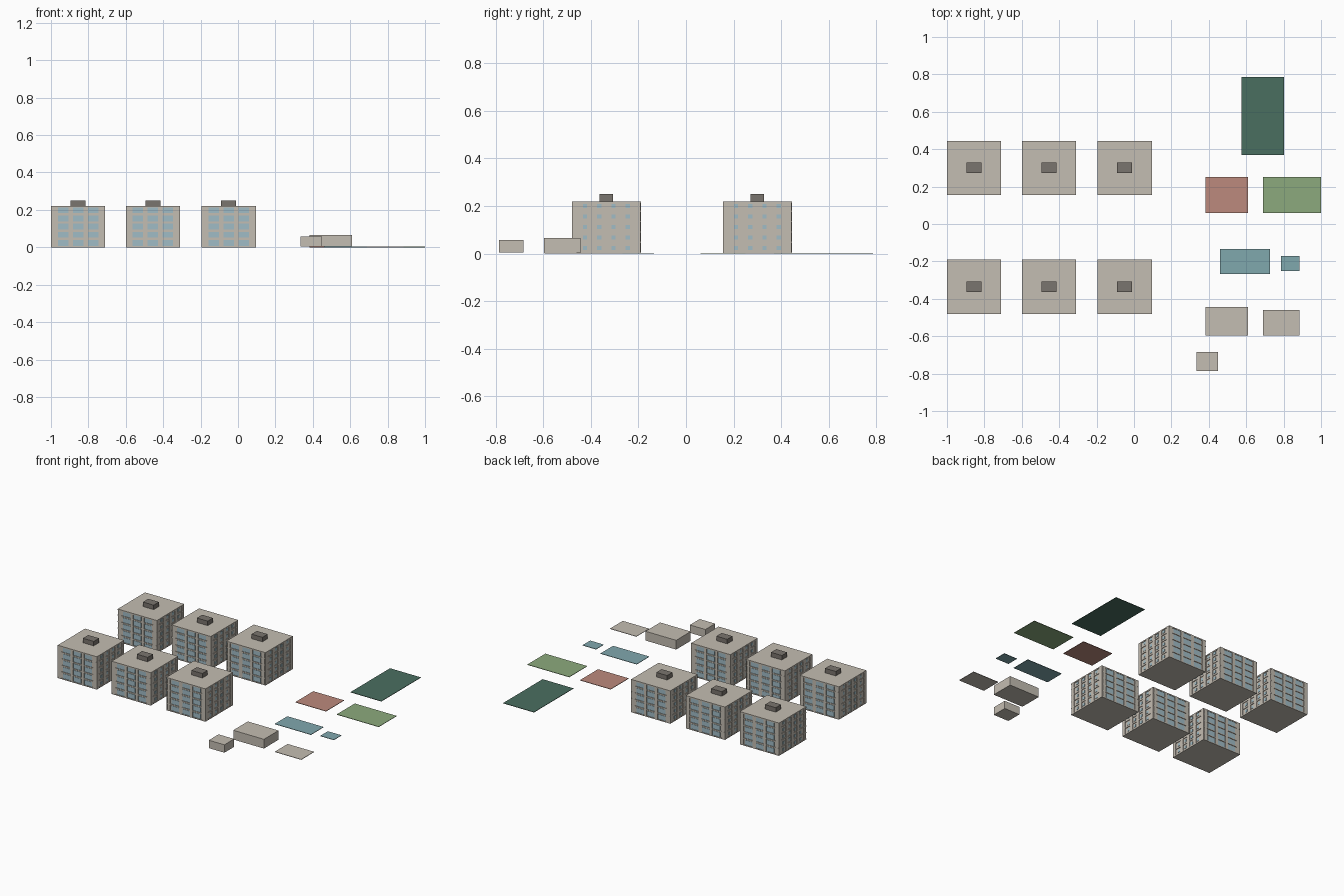
import bpy
import bmesh
from mathutils import Matrix, Vector

cube = bpy.data.objects.get("Cube")
if cube:
    bpy.data.objects.remove(cube, do_unlink=True)


def material(name, rgb):
    linear = [((c / 255 + 0.055) / 1.055) ** 2.4 for c in rgb] + [1]
    mat = bpy.data.materials.new(name)
    mat.use_nodes = True
    mat.diffuse_color = linear
    mat.node_tree.nodes["Principled BSDF"].inputs["Base Color"].default_value = linear
    return mat


stone = material("pale stone", (196, 189, 178))
glass = material("window blue", (160, 188, 198))
grey = material("roof grey", (122, 117, 110))
dark_green = material("court green", (74, 110, 96))
red = material("clay red", (188, 138, 125))
grass = material("lawn green", (140, 170, 125))
water = material("pool blue", (128, 168, 174))


def add_box(bm, low, high, slot=0):
    low, high = Vector(low), Vector(high)
    matrix = Matrix.Translation((low + high) / 2) @ Matrix.Diagonal((*(high - low), 1))
    made = bmesh.ops.create_cube(bm, size=1, matrix=matrix)
    for face in {f for v in made["verts"] for f in v.link_faces}:
        face.material_index = slot


def finish(bm, name, mats):
    mesh = bpy.data.meshes.new(name)
    bm.to_mesh(mesh)
    bm.free()
    for mat in mats:
        mesh.materials.append(mat)
    obj = bpy.data.objects.new(name, mesh)
    bpy.context.collection.objects.link(obj)
    return obj


def box(name, low, high, mat):
    bm = bmesh.new()
    add_box(bm, low, high)
    return finish(bm, name, [mat])


# Apartment block: walls, floor bands, windows on four sides, roof house
HALF, WALL, HEIGHT, FLOORS = 0.145, 0.141, 0.22, 5
STEP = HEIGHT / FLOORS
bm = bmesh.new()
add_box(bm, (-WALL, -WALL, 0), (WALL, WALL, HEIGHT - 0.006))
add_box(bm, (-HALF, -HALF, HEIGHT - 0.008), (HALF, HALF, HEIGHT))
for floor in range(FLOORS):
    z = floor * STEP
    add_box(bm, (-HALF, -HALF, z), (HALF, HALF, z + 0.006))
    for side in (-1, 1):
        # Wide glazing on the front and back
        for x in (-0.08, 0, 0.08):
            add_box(bm, (x - 0.028, side * (WALL + 0.001) - 0.001, z + 0.007),
                    (x + 0.028, side * (WALL + 0.001) + 0.001, z + 0.039), 1)
        # Small windows on the ends
        for y in (-0.09, -0.03, 0.03, 0.09):
            add_box(bm, (side * (WALL + 0.001) - 0.001, y - 0.009, z + 0.015),
                    (side * (WALL + 0.001) + 0.001, y + 0.009, z + 0.033), 1)
# Upright piers between the bays
for side in (-1, 1):
    for x in (-0.128, -0.04, 0.04, 0.128):
        add_box(bm, (x - 0.010, side * 0.142 - 0.003, 0.001),
                (x + 0.010, side * 0.142 + 0.003, HEIGHT - 0.001))
    for y in (-0.132, -0.06, 0, 0.06, 0.132):
        add_box(bm, (side * 0.142 - 0.003, y - 0.012, 0.001),
                (side * 0.142 + 0.003, y + 0.012, HEIGHT - 0.001))
add_box(bm, (-0.04, -0.028, HEIGHT), (0.04, 0.028, 0.25), 2)
block = finish(bm, "apartment_block", [stone, glass, grey])

# Repeat the block in two rows of three
centres = [(x, y) for y in (-0.335, 0.3) for x in (-0.855, -0.455, -0.05)]
block.location = (*centres[0], 0)
for x, y in centres[1:]:
    copy = block.copy()
    copy.location = (x, y, 0)
    bpy.context.collection.objects.link(copy)

# Sports grounds, pools and paving
THIN = 0.003
box("sports_court", (0.575, 0.37, 0), (0.803, 0.787, THIN), dark_green)
box("clay_court", (0.383, 0.06, 0), (0.61, 0.25, THIN), red)
box("lawn", (0.69, 0.06, 0), (1, 0.25, THIN), grass)
box("large_pool", (0.46, -0.268, 0), (0.728, -0.135, THIN), water)
box("small_pool", (0.785, -0.25, 0), (0.885, -0.17, THIN), water)
box("paved_terrace", (0.69, -0.595, 0), (0.885, -0.46, THIN), stone)

# Low service buildings
box("club_house", (0.383, -0.597, 0.003), (0.61, -0.443, 0.065), stone)
box("gate_house", (0.335, -0.787, 0.005), (0.45, -0.684, 0.058), stone)
